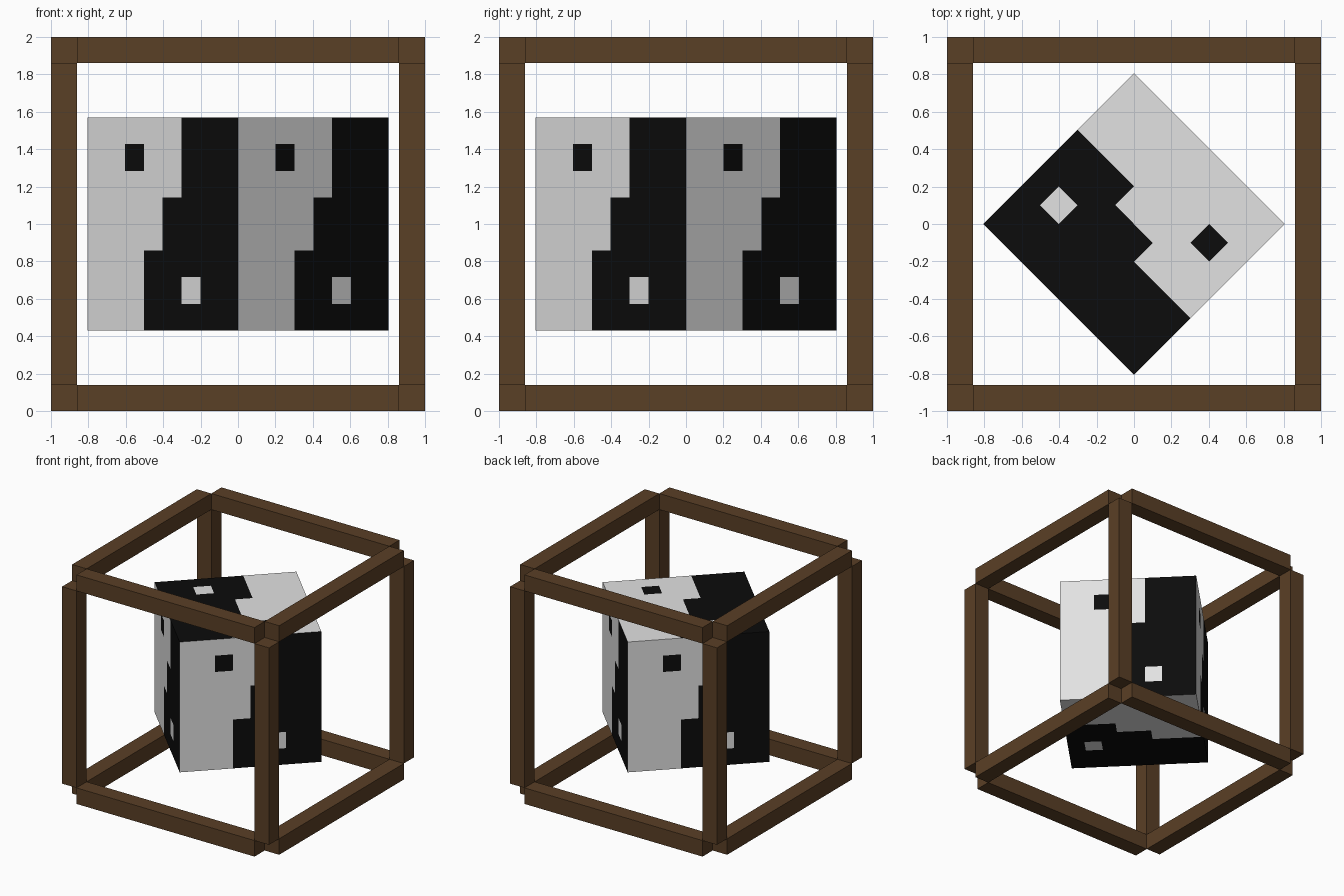
import bpy, bmesh, math
from mathutils import Matrix

default = bpy.data.objects.get("Cube")
if default:
    bpy.data.objects.remove(default, do_unlink=True)


def material(name, rgb):
    m = bpy.data.materials.new(name)
    m.use_nodes = True
    m.diffuse_color = (*rgb, 1)
    m.node_tree.nodes["Principled BSDF"].inputs["Base Color"].default_value = (*rgb, 1)
    return m


wood = material("dark_wood", (0.102, 0.050, 0.019))
white = material("white", (0.76, 0.76, 0.76))
black = material("black", (0.0035, 0.0035, 0.0035))


def add_object(name, bm, mats):
    mesh = bpy.data.meshes.new(name)
    bm.to_mesh(mesh)
    bm.free()
    for m in mats:
        mesh.materials.append(m)
    obj = bpy.data.objects.new(name, mesh)
    bpy.context.collection.objects.link(obj)
    return obj


# Open cage: four beams along each axis, stopping short of the empty corners
THICK = 0.14
REACH = 1 - THICK / 2
LENGTH = 2 - 2 * THICK


def beam(name, axis, a, b):
    size = [THICK] * 3
    size[axis] = LENGTH
    place = [0, 0, 0]
    place[(axis + 1) % 3] = a * REACH
    place[(axis + 2) % 3] = b * REACH
    bm = bmesh.new()
    bmesh.ops.create_cube(bm, size=1, matrix=Matrix.Diagonal((*size, 1)))
    add_object(name, bm, [wood]).location = (place[0], place[1], place[2] + 1)


for axis, label in enumerate(("cross_beam", "side_beam", "corner_post")):
    for i, (a, b) in enumerate([(-1, -1), (1, -1), (1, 1), (-1, 1)]):
        beam(f"{label}_{i + 1}", axis, a, b)


# Core cube: each face is a square of cells split into two stepped halves with dots
CELLS = 8
HALF = 0.569


def is_black(u, v):
    if (u, v) == (2, 6):
        return True
    if (u, v) == (5, 1):
        return False
    edge = 3 if v < 3 else 4 if v < 5 else 5
    return u >= edge


def add_panel(bm, tilt, turn):
    verts = bmesh.ops.create_grid(bm, x_segments=CELLS, y_segments=CELLS, size=HALF)["verts"]
    for f in {f for v in verts for f in v.link_faces}:
        c = f.calc_center_median()
        u, v = (int((k + HALF) / (2 * HALF) * CELLS) for k in (c.x, c.y))
        f.material_index = int(is_black(u, v))
    spin = Matrix.Rotation(math.radians(turn), 4, 'Z') @ Matrix.Rotation(math.radians(tilt), 4, 'X')
    bmesh.ops.transform(bm, matrix=spin @ Matrix.Translation((0, 0, HALF)), verts=verts)


core = bmesh.new()
for quarter in range(4):
    add_panel(core, 90, 45 + 90 * quarter)
add_panel(core, 0, 225)
add_panel(core, 180, 225)
bmesh.ops.remove_doubles(core, verts=core.verts, dist=0.001)
add_object("patterned_core", core, [white, black]).location.z = 1
